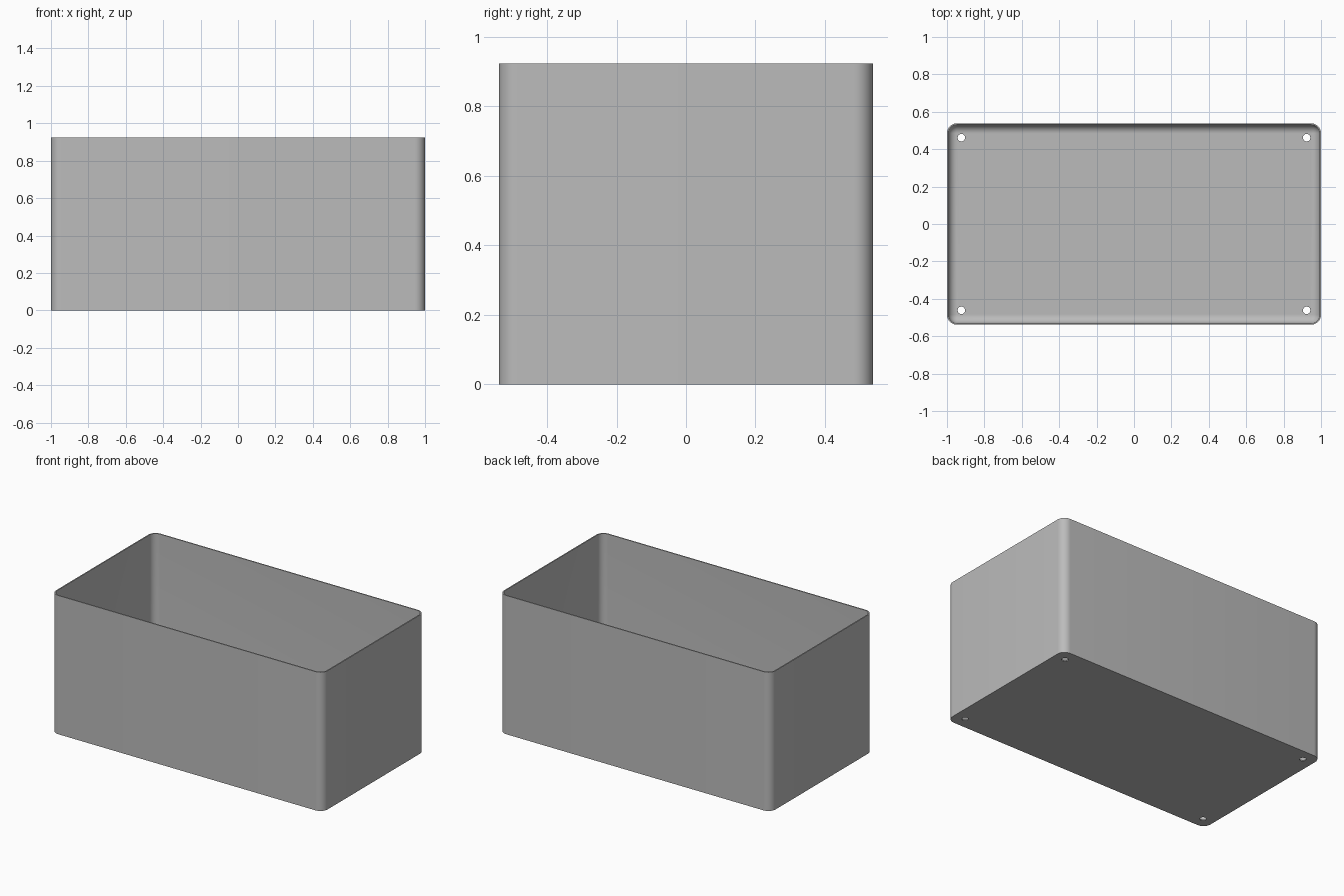
import bpy, bmesh
from math import sin, cos, pi

# Overall dimensions
HX, HY, HEIGHT = 1.0, 0.5385, 0.923
WALL, RADIUS = 0.0077, 0.054
FILLET = RADIUS - WALL
HOLE_X, HOLE_Y, HOLE_R = 0.923, 0.4615, 0.02
STEPS = 10

cube = bpy.data.objects.get("Cube")
if cube:
    bpy.data.objects.remove(cube, do_unlink=True)

grey = bpy.data.materials.new("plain grey")
grey.use_nodes = True
colour = (0.5, 0.5, 0.5, 1)
grey.diffuse_color = colour
grey.node_tree.nodes["Principled BSDF"].inputs["Base Color"].default_value = colour


def ring(bm, inset, z):
    """Rounded rectangle of vertices, set in from the outer wall."""
    r = RADIUS - inset
    verts = []
    for k, (sx, sy) in enumerate([(1, 1), (-1, 1), (-1, -1), (1, -1)]):
        for i in range(STEPS + 1):
            a = (k + i / STEPS) * pi / 2
            verts.append(bm.verts.new((sx * (HX - RADIUS) + r * cos(a),
                                       sy * (HY - RADIUS) + r * sin(a), z)))
    return verts


# Open box: outer wall, rim, inner wall and rounded inner floor edge
bm = bmesh.new()
levels = [(0, 0), (0, HEIGHT), (WALL, HEIGHT)]
for i in range(STEPS + 1):
    a = i / STEPS * pi / 2
    levels.append((WALL + FILLET * (1 - cos(a)), WALL + FILLET * (1 - sin(a))))
rings = [ring(bm, inset, z) for inset, z in levels]
for low, high in zip(rings, rings[1:]):
    for i in range(len(low)):
        j = (i + 1) % len(low)
        bm.faces.new((low[i], low[j], high[j], high[i]))
bm.faces.new(rings[0][::-1])
bm.faces.new(rings[-1])
bmesh.ops.remove_doubles(bm, verts=bm.verts, dist=0.00001)
bmesh.ops.recalc_face_normals(bm, faces=bm.faces)
mesh = bpy.data.meshes.new("open_box")
bm.to_mesh(mesh)
bm.free()
mesh.materials.append(grey)
box = bpy.data.objects.new("open_box", mesh)
bpy.context.collection.objects.link(box)

# Drain holes near the floor corners
for sx in (-1, 1):
    for sy in (-1, 1):
        bpy.ops.mesh.primitive_cylinder_add(vertices=32, radius=HOLE_R, depth=0.1,
                                            location=(sx * HOLE_X, sy * HOLE_Y, 0))
        cutter = bpy.context.object
        cutter.name = "hole_cutter"
        cutter.data.materials.append(grey)
        cutter.hide_render = True
        cutter.display_type = 'WIRE'
        cut = box.modifiers.new("floor_hole", 'BOOLEAN')
        cut.operation = 'DIFFERENCE'
        cut.solver = 'EXACT'
        cut.object = cutter

# Apply the holes, then remove the cutters
bpy.ops.object.select_all(action='DESELECT')
box.select_set(True)
bpy.context.view_layer.objects.active = box
for name in [m.name for m in box.modifiers]:
    bpy.ops.object.modifier_apply(modifier=name)
for ob in [o for o in bpy.data.objects if o.name.startswith("hole_cutter")]:
    bpy.data.objects.remove(ob, do_unlink=True)
bpy.ops.object.shade_smooth_by_angle(angle=pi / 6)
